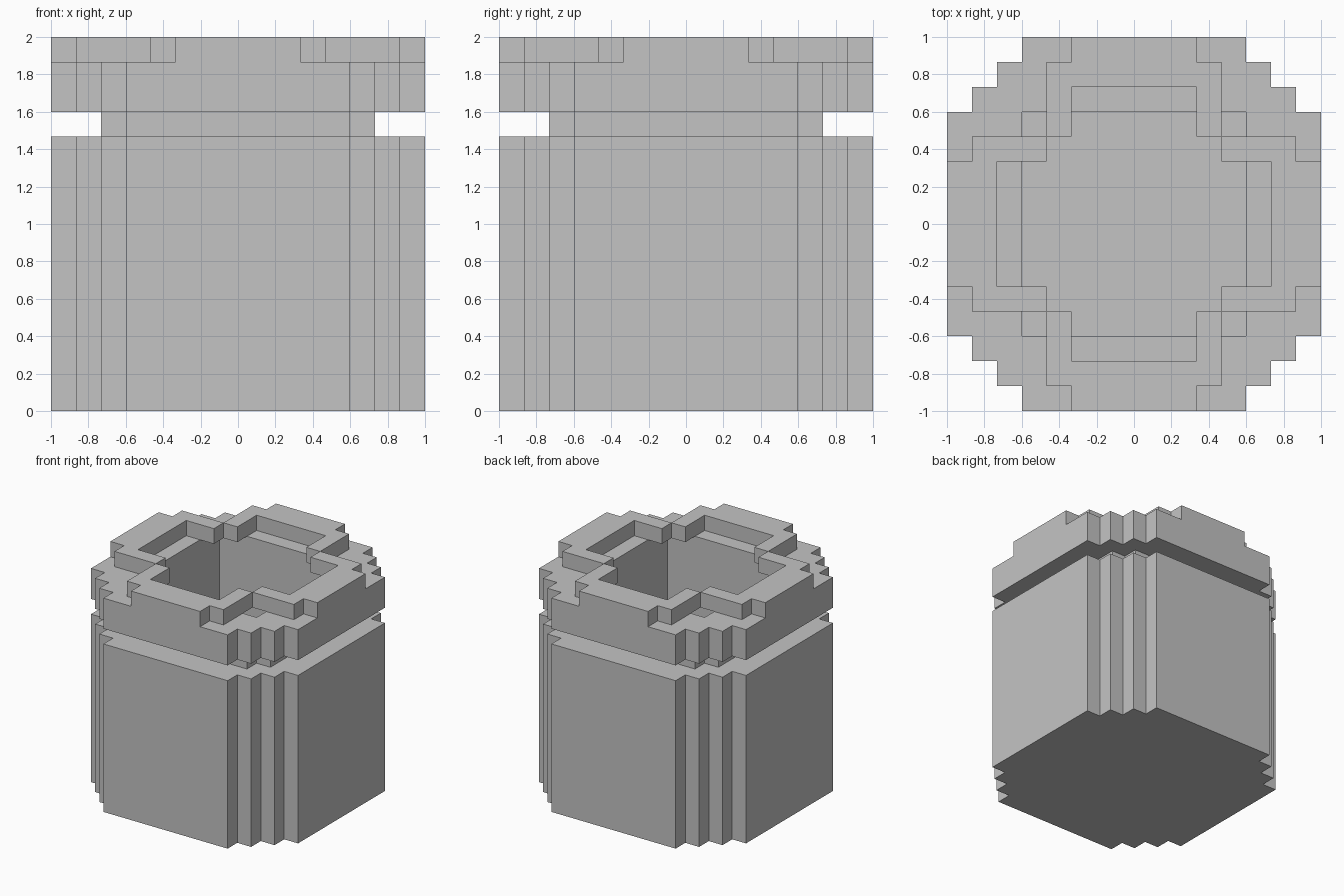
import bpy
import bmesh
from mathutils import Vector

N = 15                # blocks along each side
U = 2 / N             # block size
FLOOR, SHOULDER, NECK_TOP, RIM = 3, 11, 12, 14

cube = bpy.data.objects.get("Cube")
if cube:
    bpy.data.objects.remove(cube, do_unlink=True)

grey = bpy.data.materials.new("stone grey")
grey.use_nodes = True
colour = (0.55, 0.55, 0.55, 1)
grey.diffuse_color = colour
grey.node_tree.nodes["Principled BSDF"].inputs["Base Color"].default_value = colour


# Plan rules: a and b are block distances from the centre line, a >= b
def stepped_round(a, b):
    return a <= 7 and a + b <= 11


def cavity(a, b):
    return a <= 4


def neck(a, b):
    return a <= 5 and b <= 4


def rim_cross(a, b):
    return b <= 2 or (b == 3 and a <= 6)


def rim_opening(a, b):
    return a <= 3 and b <= 3 or a <= 5 and b <= 2


def body_block(a, b, k):
    if k < FLOOR:
        return stepped_round(a, b)
    if cavity(a, b):
        return False
    if k < SHOULDER:
        return stepped_round(a, b)
    return k < NECK_TOP and neck(a, b)


def collar_block(a, b, k):
    if NECK_TOP <= k < RIM:
        return stepped_round(a, b) and not cavity(a, b)
    return k == RIM and a <= 7 and rim_cross(a, b) and not rim_opening(a, b)


def build(name, rule):
    """Skin the blocks chosen by a rule and merge the flat areas."""
    def solid(p):
        x, y = abs(p[0]), abs(p[1])
        return 0 <= p[2] < N and rule(max(x, y), min(x, y), p[2])

    bm = bmesh.new()
    half = N // 2
    span = range(-half, half + 1)
    for cell in ((x, y, z) for x in span for y in span for z in range(N)):
        if not solid(cell):
            continue
        centre = Vector((cell[0], cell[1], cell[2] + 0.5))
        for axis in range(3):
            for sign in (-1, 1):
                n = Vector((0, 0, 0))
                n[axis] = sign
                if solid([c + int(d) for c, d in zip(cell, n)]):
                    continue
                u = Vector((0, 0, 0))
                u[(axis + 1) % 3] = 0.5
                v = n.cross(u)
                mid = centre + n / 2
                corners = (mid - u - v, mid + u - v, mid + u + v, mid - u + v)
                bm.faces.new([bm.verts.new(c * U) for c in corners])
    bmesh.ops.remove_doubles(bm, verts=bm.verts, dist=U / 100)
    bmesh.ops.dissolve_limit(bm, angle_limit=0.01, verts=bm.verts, edges=bm.edges)
    mesh = bpy.data.meshes.new(name)
    bm.to_mesh(mesh)
    bm.free()
    mesh.materials.append(grey)
    obj = bpy.data.objects.new(name, mesh)
    bpy.context.collection.objects.link(obj)
    return obj


# Hollow body with its recessed neck, then the notched collar on top
build("jar_body", body_block)
build("jar_collar", collar_block)
